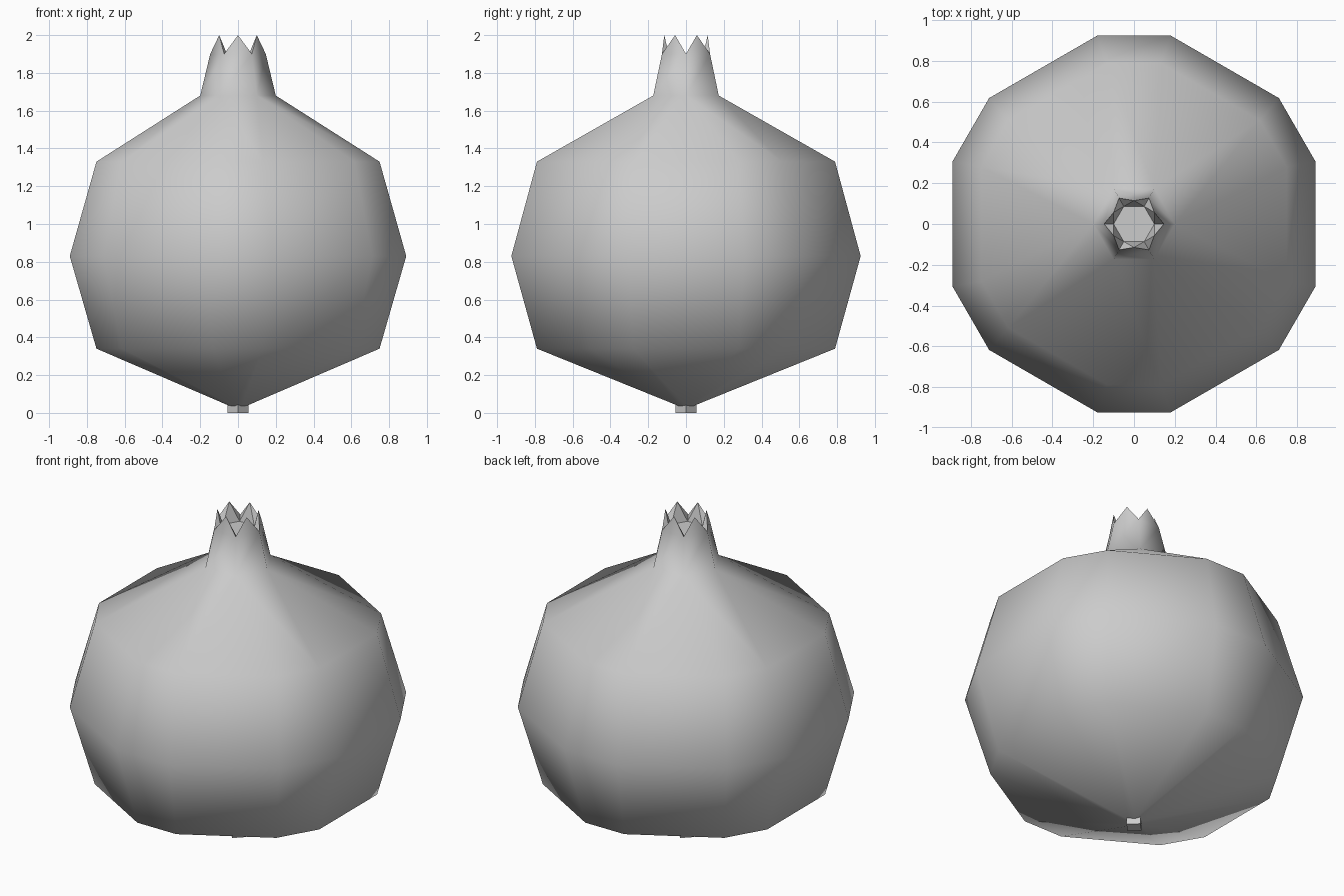
import bpy
import bmesh
from math import radians, sin, cos

cube = bpy.data.objects.get("Cube")
if cube:
    bpy.data.objects.remove(cube, do_unlink=True)

grey = bpy.data.materials.new("plain grey")
grey.use_nodes = True
COLOR = (0.6, 0.6, 0.6, 1)
grey.diffuse_color = COLOR
grey.node_tree.nodes["Principled BSDF"].inputs["Base Color"].default_value = COLOR


def ring(bm, radius, z, angles):
    return [bm.verts.new((radius * cos(radians(a)), radius * sin(radians(a)), z))
            for a in angles]


def make_object(name, bm, smooth):
    bmesh.ops.recalc_face_normals(bm, faces=bm.faces)
    for f in bm.faces:
        f.smooth = smooth
    mesh = bpy.data.meshes.new(name)
    bm.to_mesh(mesh)
    bm.free()
    mesh.materials.append(grey)
    obj = bpy.data.objects.new(name, mesh)
    bpy.context.collection.objects.link(obj)
    return obj


def pairs(half):
    # Corners of a hexagon cut off by the given half angle
    return [c + s * half for c in range(30, 390, 60) for s in (-1, 1)]


HEX = range(0, 360, 60)
TIPS = range(30, 390, 60)
NOTCH_R, NOTCH_Z = 0.147, 1.9
TIP_R, TIP_Z = 0.115, 2.0

# Fruit skin: three cut-hexagon rings closing to hexagons at base and neck
bm = bmesh.new()
base = ring(bm, 0.04, 0.035, HEX)
low = ring(bm, 0.8, 0.34, pairs(9.5))
mid = ring(bm, 0.942, 0.83, pairs(11))
high = ring(bm, 0.8, 1.33, pairs(9.5))
neck = ring(bm, 0.2, 1.68, HEX)
notch = ring(bm, NOTCH_R, NOTCH_Z, HEX)
tip = ring(bm, TIP_R, TIP_Z, TIPS)

for lower, upper in ((low, mid), (mid, high)):
    for i in range(12):
        j = (i + 1) % 12
        bm.faces.new((lower[i], lower[j], upper[j], upper[i]))

for hexa, wide in ((base, low), (neck, high)):
    for i in range(6):
        j = (i + 1) % 6
        a, b, c = wide[2 * i], wide[2 * i + 1], wide[(2 * i + 2) % 12]
        bm.faces.new((hexa[i], a, b, hexa[j]))
        bm.faces.new((hexa[j], b, c))
bm.faces.new(base)

# Crown teeth rising from the neck
for i in range(6):
    j = (i + 1) % 6
    bm.faces.new((neck[i], neck[j], notch[j], notch[i]))
    bm.faces.new((notch[i], notch[j], tip[i]))
make_object("fruit_skin", bm, True)

# Faceted lining and floor inside the crown
bm = bmesh.new()
notch = ring(bm, NOTCH_R, NOTCH_Z, HEX)
tip = ring(bm, TIP_R, TIP_Z, TIPS)
floor = ring(bm, 0.1, 1.88, HEX)
for i in range(6):
    j = (i + 1) % 6
    bm.faces.new((notch[i], tip[i], floor[i]))
    bm.faces.new((tip[i], floor[j], floor[i]))
    bm.faces.new((tip[i], notch[j], floor[j]))
bm.faces.new(floor)
bmesh.ops.recalc_face_normals(bm, faces=bm.faces)
lining = make_object("crown_lining", bm, False)
if lining.data.polygons[-1].normal.z < 0:
    lining.data.flip_normals()

# Small square stem under the fruit
bm = bmesh.new()
bottom = ring(bm, 0.055, 0, range(0, 360, 90))
top = ring(bm, 0.055, 0.045, range(0, 360, 90))
for i in range(4):
    j = (i + 1) % 4
    bm.faces.new((bottom[i], bottom[j], top[j], top[i]))
bm.faces.new(bottom)
bm.faces.new(top)
make_object("stem", bm, False)
